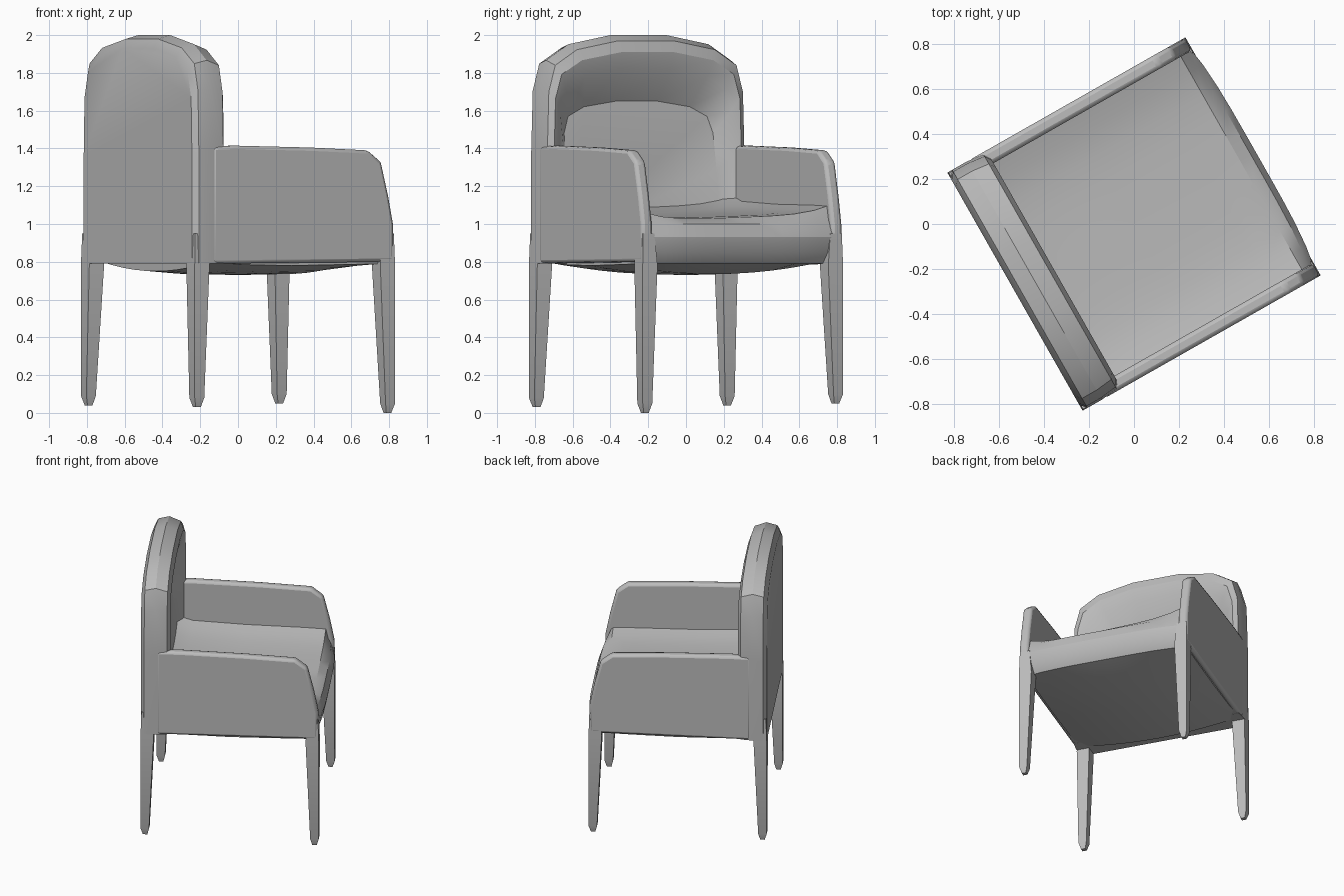
import bpy, bmesh, math

cube = bpy.data.objects.get("Cube")
if cube:
    bpy.data.objects.remove(cube, do_unlink=True)

TURN = math.radians(29.6)   # the chair stands turned about z
HALF = 0.61                 # half of its square footprint

grey = bpy.data.materials.new("light_grey_fabric")
grey.use_nodes = True
colour = (0.5, 0.5, 0.5, 1)
grey.diffuse_color = colour
bsdf = next(n for n in grey.node_tree.nodes if n.type == 'BSDF_PRINCIPLED')
bsdf.inputs["Base Color"].default_value = colour
bsdf.inputs["Roughness"].default_value = 0.8


def loft(name, rings, bevel=0, angle=28):
    """Skin a list of equal-length rings and cap both ends."""
    bm = bmesh.new()
    loops = [[bm.verts.new(p) for p in ring] for ring in rings]
    n = len(loops[0])
    for a, b in zip(loops, loops[1:]):
        for i in range(n):
            j = (i + 1) % n
            bm.faces.new((a[i], a[j], b[j], b[i]))
    bm.faces.new(loops[0])
    bm.faces.new(loops[-1])
    bmesh.ops.recalc_face_normals(bm, faces=bm.faces)
    mesh = bpy.data.meshes.new(name)
    bm.to_mesh(mesh)
    bm.free()
    ob = bpy.data.objects.new(name, mesh)
    bpy.context.collection.objects.link(ob)
    ob.rotation_euler.z = TURN
    mesh.materials.append(grey)
    if bevel:
        mod = ob.modifiers.new("soft_edges", 'BEVEL')
        mod.width = bevel
        mod.segments = 2
        mod.limit_method = 'ANGLE'
    bpy.ops.object.select_all(action='DESELECT')
    ob.select_set(True)
    bpy.context.view_layer.objects.active = ob
    bpy.ops.object.shade_smooth_by_angle(angle=math.radians(angle))
    return ob


# Backrest: arched rings from the outer face, round the rim, into the recess
half_arch = [(1, 0), (1, 0.5), (0.985, 0.77), (0.92, 0.89), (0.7, 0.96), (0.28, 1)]
arch = half_arch + [(-a, h) for a, h in reversed(half_arch)]


def arch_ring(depth, width, low, top, slope=0):
    ring = []
    for a, h in arch:
        z = low + h * (top - low)
        ring.append((depth + slope * (top - z), a * width, z))
    return ring


loft("backrest", [
    arch_ring(-0.61, 0.58, 0.79, 1.93),
    arch_ring(-0.585, 0.61, 0.79, 1.98),
    arch_ring(-0.51, 0.61, 0.79, 2.0),
    arch_ring(-0.43, 0.60, 0.79, 1.97),
    arch_ring(-0.41, 0.57, 0.84, 1.91),
    arch_ring(-0.43, 0.53, 0.88, 1.82),
    arch_ring(-0.53, 0.46, 0.92, 1.65, 0.13),
])

# Arms: one side profile, thickened, on both sides
arm_profile = [(-0.5, 0.79), (-0.5, 1.41), (-0.36, 1.415), (0.1, 1.405), (0.45, 1.39),
               (0.53, 1.33), (0.575, 1.15), (0.605, 1.0), (0.605, 0.8)]
for side, name in ((1, "left_arm"), (-1, "right_arm")):
    loft(name, [[(u, side * v, z) for u, z in arm_profile] for v in (HALF, 0.545)], bevel=0.018)

# Seat: a cushion with a rounded front, raised edges and a sagging underside
seat_top = [(-0.5, 1.1), (-0.36, 1.06), (0, 1.045), (0.4, 1.04), (0.55, 1.035)]
seat_front = [(0.605, 1.0), (0.63, 0.93), (0.615, 0.85), (0.57, 0.79)]
seat_base = [(0.3, 0.785), (0, 0.78), (-0.3, 0.785), (-0.5, 0.8)]
rings = []
for i in range(11):
    t = i / 5 - 1
    edge, sag = t ** 4, 1 - t * t
    ring = [(u, z + 0.05 * edge + 0.02 * t) for u, z in seat_top]
    ring += [(u - 0.03 * edge, z) for u, z in seat_front]
    ring += [(u, z - 0.05 * sag) for u, z in seat_base]
    rings.append([(u, 0.58 * t, z) for u, z in ring])
loft("seat", rings)

# Legs: tapered towards the outer corner, with a small pointed foot
legs = [("back_left_leg", -1, 1, 0.04), ("back_right_leg", -1, -1, 0.03),
        ("front_right_leg", 1, -1, 0.0), ("front_left_leg", 1, 1, 0.05)]
for name, su, sv, foot in legs:
    rings = []
    for z, outer, size in ((0.95, 0.605, 0.07), (0.78, HALF, 0.09),
                           (foot + 0.05, HALF, 0.058), (foot, 0.595, 0.03)):
        inner = outer - size
        corners = ((outer, outer), (inner, outer), (inner, inner), (outer, inner))
        rings.append([(su * u, sv * v, z) for u, v in corners])
    loft(name, rings)
